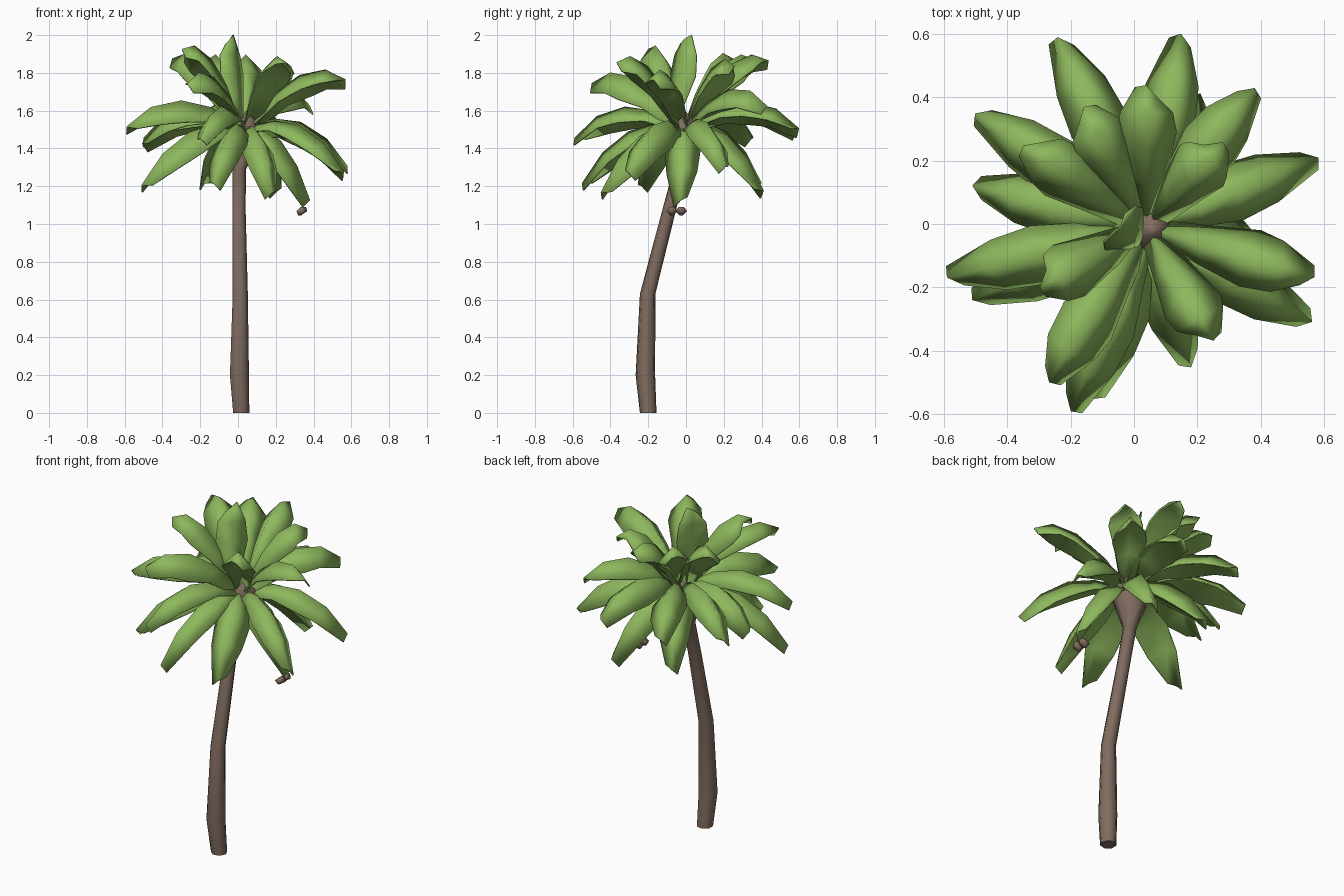
import bpy, bmesh, math, random
from mathutils import Vector

if "Cube" in bpy.data.objects:
    bpy.data.objects.remove(bpy.data.objects["Cube"])

random.seed(4)


def material(name, col):
    m = bpy.data.materials.new(name)
    m.diffuse_color = (*col, 1)
    m.use_nodes = True
    m.node_tree.nodes["Principled BSDF"].inputs["Base Color"].default_value = m.diffuse_color
    return m


green = material("leaf green", (0.27, 0.48, 0.11))
brown = material("bark brown", (0.215, 0.15, 0.115))


def finish(name, bm, mat, angle):
    me = bpy.data.meshes.new(name)
    bm.to_mesh(me)
    bm.free()
    me.materials.append(mat)
    ob = bpy.data.objects.new(name, me)
    bpy.context.collection.objects.link(ob)
    bpy.ops.object.select_all(action='DESELECT')
    bpy.context.view_layer.objects.active = ob
    ob.select_set(True)
    bpy.ops.object.shade_smooth_by_angle(angle=math.radians(angle))
    return ob


def tube(name, rings, sides, mat):
    """Closed tube through rings of (x, y, z, radius)."""
    bm = bmesh.new()
    loops = []
    for x, y, z, r in rings:
        loops.append([bm.verts.new((x + r * math.cos(2 * math.pi * i / sides),
                                    y + r * math.sin(2 * math.pi * i / sides), z))
                      for i in range(sides)])
    for a, b in zip(loops, loops[1:]):
        for i in range(sides):
            j = (i + 1) % sides
            bm.faces.new((a[i], a[j], b[j], b[i]))
    bm.faces.new(loops[0][::-1])
    bm.faces.new(loops[-1])
    return finish(name, bm, mat, 75)


def frond(name, tip, scale=1.0, start=(0.04, -0.01, 1.51), fold=1.05, arch=True):
    """Folded leaf blade along an arching curve from the crown to its tip."""
    p0, p2 = Vector(start), Vector(tip)
    p1 = p0.lerp(p2, 0.62)
    if arch:
        p1.z = 1.63 + 0.62 * (p2.z - 1.25)
    out = Vector((p2.x - p0.x, p2.y - p0.y, 0)).normalized()
    side = Vector((-out.y, out.x, 0))
    skew = random.uniform(-0.3, 0.3)
    slant = random.choice((-1, 1)) * 0.025
    bm = bmesh.new()
    rows = []
    for t, w in ((0, 0.03), (0.25, 0.065), (0.48, 0.092), (0.75, 0.08), (1, 0.034)):
        c = (1 - t) ** 2 * p0 + 2 * t * (1 - t) * p1 + t * t * p2
        tan = (2 * (1 - t) * (p1 - p0) + 2 * t * (p2 - p1)).normalized()
        nrm = tan.cross(side).normalized()
        w *= scale
        row = []
        for s in (-1, 0, 1):
            v = c + side * s * w + nrm * (s * skew * w - abs(s) * fold * w)
            if t == 1:
                v = v + tan * (s * slant - 0.005)
            row.append(bm.verts.new(v))
        rows.append(row)
    for a, b in zip(rows, rows[1:]):
        for i in (0, 1):
            bm.faces.new((a[i], b[i], b[i + 1], a[i + 1]))
    bmesh.ops.recalc_face_normals(bm, faces=bm.faces)
    ob = finish(name, bm, green, 95)
    mod = ob.modifiers.new("thickness", 'SOLIDIFY')
    mod.thickness = 0.008
    mod.offset = 0


# Bent trunk with the flared crown bulb
tube("trunk", [(0.015, -0.2, 0, 0.045), (0.005, -0.215, 0.2, 0.053),
               (0.01, -0.203, 0.63, 0.042), (0.003, -0.085, 1.09, 0.037),
               (0.005, -0.03, 1.29, 0.038), (0.02, -0.005, 1.46, 0.105),
               (0.04, -0.005, 1.53, 0.075), (0.06, -0.02, 1.6, 0.015)], 7, brown)

# Lower drooping fronds
lower = [(-0.51, -0.24, 1.2), (-0.13, -0.55, 1.21), (0.18, -0.45, 1.16),
         (0.56, -0.31, 1.27), (0.38, -0.03, 1.12), (0.21, 0.41, 1.17),
         (0.58, 0.21, 1.3), (-0.18, 0.4, 1.21)]
# Middle spreading fronds
middle = [(-0.59, -0.17, 1.51), (-0.2, -0.59, 1.45), (-0.51, 0.12, 1.42),
          (-0.5, 0.35, 1.45), (-0.24, 0.59, 1.48), (0.15, 0.6, 1.5),
          (0.38, 0.43, 1.62)]
# Upper rising fronds
upper = [(0.57, -0.17, 1.76), (0.25, -0.37, 1.85), (-0.27, -0.5, 1.74),
         (-0.3, -0.2, 1.92), (-0.16, 0.37, 1.86), (0.04, 0.44, 1.86),
         (0.28, 0.26, 1.83), (-0.35, 0.25, 1.87)]
for label, tips in (("lower", lower), ("middle", middle), ("upper", upper)):
    for i, tip in enumerate(tips):
        frond(f"{label}_frond_{i + 1}", tip)

# Upright top frond and a small sprout in the heart
frond("top_frond", (-0.04, -0.005, 1.985), 0.95, (0.01, -0.07, 1.56), 0.3, False)
frond("sprout", (-0.08, -0.07, 1.62), 0.5, (0.04, 0.0, 1.5), 0.5, False)

# Withered brown end under one drooping frond
for i, y in enumerate((-0.075, -0.025)):
    tube(f"withered_tip_{i + 1}", [(0.325, y, 1.045, 0.008), (0.335, y, 1.068, 0.032),
                                   (0.345, y, 1.09, 0.015)], 5, brown)
